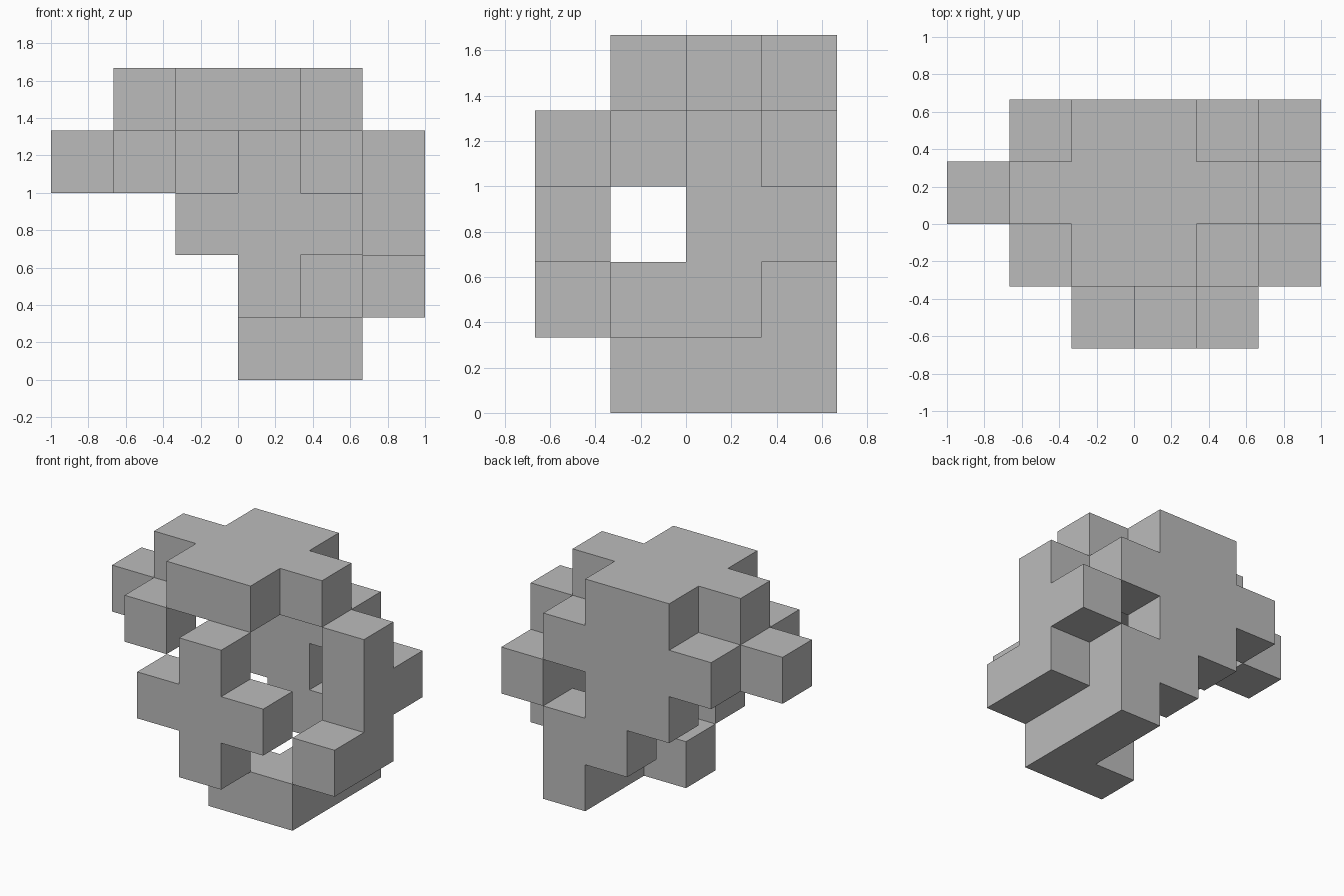
import bpy, bmesh
from mathutils import Vector

cube = bpy.data.objects.get("Cube")
if cube:
    bpy.data.objects.remove(cube, do_unlink=True)

UNIT = 1 / 3                       # edge of one cubic cell
ORIGIN = Vector((-1, -2 / 3, 0))   # corner of cell (0, 0, 0)

grey = bpy.data.materials.new("grey")
grey.use_nodes = True
colour = (0.5, 0.5, 0.5, 1)
grey.diffuse_color = colour
grey.node_tree.nodes["Principled BSDF"].inputs["Base Color"].default_value = colour


def plate(axis, level, rows, first_row):
    """Cells of a one-cell-thick plate; '#' is solid, rows run along the last free axis."""
    cells = set()
    for r, row in enumerate(rows):
        for c, mark in enumerate(row):
            if mark == "#":
                cell = [c, first_row + r]
                cell.insert(axis, level)
                cells.add(tuple(cell))
    return cells


# Six plates around a hollow middle, rows listed from low to high
plates = {
    "front_plate": plate(1, 0, ["...#..", "..###.", "...#.."], 1),
    "back_plate": plate(1, 3, ["....#.", "...##.", "..##..", ".####."], 0),
    "right_plate": plate(0, 5, [".##.", "..##", "..#."], 1),
    "left_plate": plate(0, 0, ["..#."], 3) | {(1, 1, 3)},
    "top_plate": plate(2, 4, ["..##..", ".####.", "..##.."], 1),
    "bottom_plate": plate(2, 0, ["...##.", "....#."], 1),
}
solid = set().union(*plates.values())


def build(name, cells):
    bm = bmesh.new()
    for cell in sorted(cells):
        for axis in range(3):
            for side in (-1, 1):
                step = [0, 0, 0]
                step[axis] = side
                # Only outer walls, none between touching cells
                if tuple(a + b for a, b in zip(cell, step)) in solid:
                    continue
                normal = Vector(step)
                u = Vector([float(i == (axis + 1) % 3) for i in range(3)])
                v = normal.cross(u)
                middle = Vector(cell) + Vector((0.5, 0.5, 0.5)) + normal / 2
                corners = [middle + (a * u + b * v) / 2
                           for a, b in ((-1, -1), (1, -1), (1, 1), (-1, 1))]
                bm.faces.new([bm.verts.new(ORIGIN + p * UNIT) for p in corners])
    bmesh.ops.remove_doubles(bm, verts=bm.verts, dist=1e-4)
    mesh = bpy.data.meshes.new(name)
    bm.to_mesh(mesh)
    bm.free()
    mesh.materials.append(grey)
    bpy.context.collection.objects.link(bpy.data.objects.new(name, mesh))


for name, cells in plates.items():
    build(name, cells)
